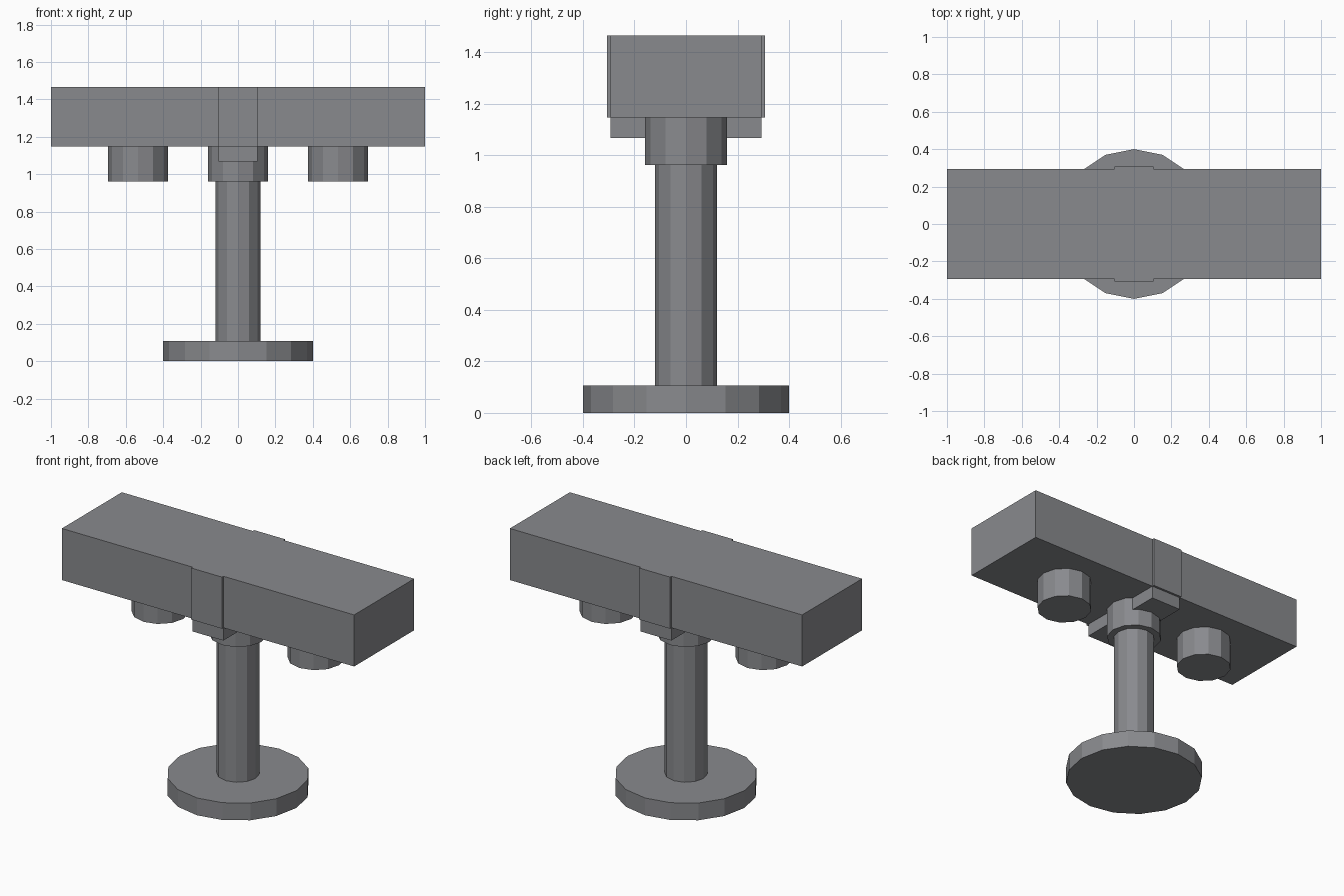
import bpy

if "Cube" in bpy.data.objects:
    bpy.data.objects.remove(bpy.data.objects["Cube"])

# Dark grey for every part
dark = bpy.data.materials.new("dark_grey")
dark.diffuse_color = (0.25, 0.255, 0.27, 1)
dark.use_nodes = True
dark.node_tree.nodes["Principled BSDF"].inputs["Base Color"].default_value = dark.diffuse_color


def finish(name):
    ob = bpy.context.object
    ob.name = name
    ob.data.materials.append(dark)
    return ob


def cylinder(name, x, radius, z0, z1, sides):
    bpy.ops.mesh.primitive_cylinder_add(vertices=sides, radius=radius, depth=z1 - z0,
                                        location=(x, 0, (z0 + z1) / 2))
    finish(name)


def box(name, x0, x1, y0, y1, z0, z1):
    bpy.ops.mesh.primitive_cube_add(size=1, location=((x0 + x1) / 2, (y0 + y1) / 2, (z0 + z1) / 2))
    finish(name).scale = (x1 - x0, y1 - y0, z1 - z0)
    bpy.ops.object.transform_apply(location=False, rotation=False, scale=True)


BAR_BOTTOM, BAR_TOP, COLLAR_BOTTOM, BASE_TOP = 1.147, 1.466, 0.962, 0.107

# Round foot and post
cylinder("base", 0, 0.4, 0, BASE_TOP, 16)
cylinder("post", 0, 0.12, BASE_TOP, COLLAR_BOTTOM, 12)

# Collar on the post and matching studs under each half of the bar
for name, x in (("collar", 0), ("left_stud", -0.534), ("right_stud", 0.534)):
    cylinder(name, x, 0.16, COLLAR_BOTTOM, BAR_BOTTOM, 12)

# Long top bar with the bracket under its middle
box("top_bar", -1, 1, -0.293, 0.293, BAR_BOTTOM, BAR_TOP)
box("under_bracket", -0.105, 0.105, -0.293, 0.293, 1.068, BAR_BOTTOM)

# Thin plates on the front and back of the bar
box("front_plate", -0.105, 0.105, -0.307, -0.293, BAR_BOTTOM, BAR_TOP)
box("back_plate", -0.105, 0.105, 0.293, 0.307, BAR_BOTTOM, BAR_TOP)
